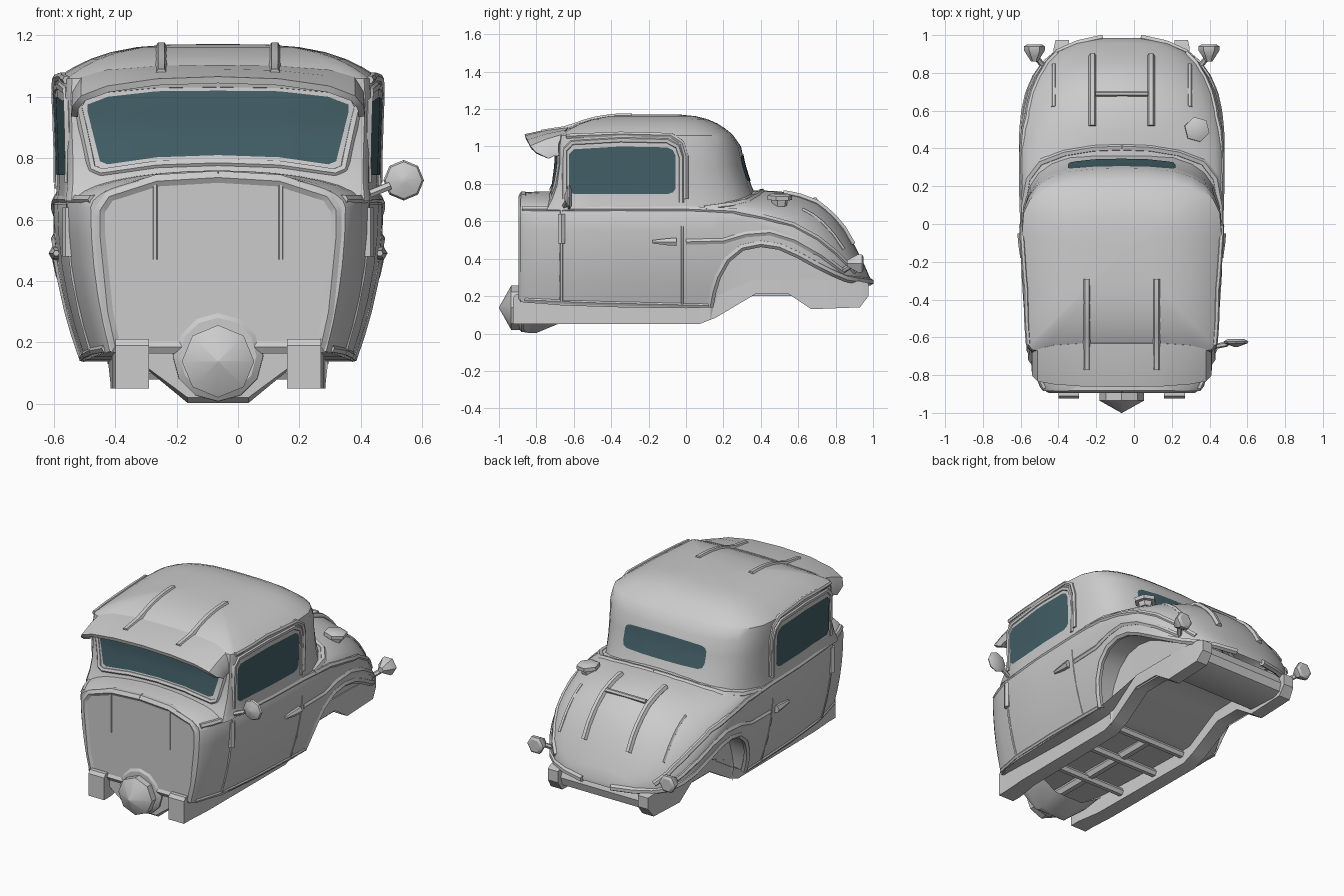
import bpy, bmesh, math
from mathutils import Vector as V
from mathutils.bvhtree import BVHTree

if "Cube" in bpy.data.objects:
    bpy.data.objects.remove(bpy.data.objects["Cube"])

X0 = -0.065          # body centre line; parts are modelled about x = 0 and shifted
trees = []           # body surfaces used to lay trim and glass on
glass = bpy.data.materials.new("glass")
glass.diffuse_color = (0.055, 0.115, 0.135, 1)
glass.use_nodes = True
glass.node_tree.nodes["Principled BSDF"].inputs["Base Color"].default_value = glass.diffuse_color


def finish(name, bm, mat=None):
    me = bpy.data.meshes.new(name)
    bm.to_mesh(me)
    ob = bpy.data.objects.new(name, me)
    ob.location.x = X0
    bpy.context.collection.objects.link(ob)
    if mat:
        me.materials.append(mat)
    return ob


def grid(name, rows, closed=False, caps=(), both=False, mat=None, body=False):
    """Skin a list of equal-length point rows; both=True adds the mirrored side."""
    bm = bmesh.new()
    for s in ((1, -1) if both else (1,)):
        vs = [[bm.verts.new((s * p[0], p[1], p[2])) for p in r] for r in rows]
        n = len(rows[0])
        for a, b in zip(vs, vs[1:]):
            for i in range(n if closed else n - 1):
                j = (i + 1) % n
                bm.faces.new((a[i], a[j], b[j], b[i]))
        for c in caps:
            bm.faces.new(vs[c])
    bmesh.ops.remove_doubles(bm, verts=bm.verts, dist=1e-5)
    bmesh.ops.recalc_face_normals(bm, faces=bm.faces)
    if body:
        trees.append(BVHTree.FromBMesh(bm))
    return finish(name, bm, mat)


def tube(name, pts, r, both=False, res=1):
    cu = bpy.data.curves.new(name, 'CURVE')
    cu.dimensions, cu.bevel_depth, cu.bevel_resolution = '3D', r, res
    cu.use_fill_caps = True
    for s in ((1, -1) if both else (1,)):
        sp = cu.splines.new('POLY')
        sp.points.add(len(pts) - 1)
        for q, p in zip(sp.points, pts):
            q.co = (s * p[0], p[1], p[2], 1)
    ob = bpy.data.objects.new(name, cu)
    ob.location.x = X0
    bpy.context.collection.objects.link(ob)


def lathe(name, centre, axis, prof, n, both=False):
    """Revolve (distance along axis, radius) pairs about an axis through centre."""
    q = V(axis).to_track_quat('Z', 'Y')
    rows = [[V(centre) + q @ V((r * math.cos(2 * math.pi * i / n), r * math.sin(2 * math.pi * i / n), d))
             for i in range(n)] for d, r in prof]
    grid(name, rows, closed=True, caps=(0, -1), both=both)


def dense(pts, n=4):
    out = []
    for a, b in zip(pts, pts[1:]):
        out += [V(a).lerp(V(b), i / n) for i in range(n)]
    return out + [V(pts[-1])]


VIEWS = {'side': (lambda u, v: V((3, u, v)), V((-1, 0, 0))),
         'front': (lambda u, v: V((u, -3, v)), V((0, 1, 0))),
         'rear': (lambda u, v: V((u, 3, v)), V((0, -1, 0))),
         'top': (lambda u, v: V((u, v, 3)), V((0, 0, -1)))}


def cast(view, u, v, off=0.0, surf=0):
    make, d = VIEWS[view]
    hit = trees[surf].ray_cast(make(u, v), d)[0]
    return hit - d * off if hit else None


def bead(name, view, pts, r, off=None, surf=0):
    """Half-sunk moulding laid on a body surface, on both sides."""
    off = -r * .45 if off is None else off
    hit = [cast(view, p[0], p[1], off, surf) for p in dense(pts)]
    tube(name, [h for h in hit if h is not None], r, True)


def pane(name, view, cols, both=False):
    rows = []
    for u, lo, hi in dense(cols):
        r = [cast(view, u, lo + (hi - lo) * i / 6, 0.004, 1) for i in range(7)]
        if None not in r:
            rows.append(r)
    grid(name, rows, both=both, mat=glass)


# Lower body: y, half width, bottom, shoulder, top
ST = [(-.885, .415, .17, .64, .75), (-.86, .435, .165, .64, .755), (-.78, .46, .16, .65, .76),
      (-.66, .495, .15, .65, .76), (-.35, .523, .14, .65, .76), (0, .535, .135, .65, .76),
      (.13, .537, .14, .65, .76), (.145, .537, .22, .65, .76), (.17, .537, .3, .65, .76),
      (.22, .537, .39, .65, .765), (.3, .537, .455, .64, .765), (.4, .537, .475, .61, .765),
      (.5, .533, .46, .56, .76), (.6, .522, .415, .5, .745), (.7, .5, .36, .43, .71),
      (.78, .465, .32, .36, .65), (.85, .415, .29, .32, .565), (.91, .345, .28, .3, .455),
      (.955, .245, .275, .285, .365), (.985, .11, .27, .275, .295)]
rows, arch = [], []
for y, w, zb, zs, zt in ST:
    half = []
    for i in range(5):
        z = zb + (zs - zb) * i / 5
        half.append((w * (1 - .17 * ((zs - z) / .5) ** 2), y, z))
    for i in range(9):
        a = math.pi / 2 * i / 8
        half.append((w * math.cos(a) if i < 8 else 0, y, zs + (zt - zs) * math.sin(a)))
    rows.append(half + [(-x, b, z) for x, b, z in half[-2::-1]])
    if y > .1:
        arch.append(V(half[0]))
grid("lower_body", rows, caps=(0, -1), body=True)

# Cabin: plan outline lifted through rings, then domed into the roof
half = [(0, -.70), (.25, -.70), (.43, -.685), (.485, -.675), (.503, -.65), (.515, -.5), (.53, -.3), (.538, -.05),
        (.53, .08), (.495, .18), (.45, .245), (.38, .295), (.28, .332), (.14, .347), (0, .35)]
plan = half + [(-x, y) for x, y in half[-2:0:-1]]


def ring(z, xs, df, kr):
    return [(x * xs, y + df if y < -.6 else y * kr if y > 0 else y, z) for x, y in plan]


rows = [ring(*r) for r in ((.66, .985, -.07, 1.16), (.72, .975, -.04, 1.09), (.79, .975, -.015, 1.0),
                           (.9, .982, 0, .9), (1.0, .988, 0, .84), (1.06, .98, .01, .72))]
edge = rows[-1]
for s in (.96, .89, .79, .66, .5, .3, 0):
    rows.append([(x * s, -.15 + (y + .15) * s, 1.06 + .112 * (1 - s ** 3.5)) for x, y, z in edge])
grid("cabin_and_roof", rows, closed=True, body=True)

# Windows and frames
ws = [(0, .81, 1.02), (.2, .803, 1.018), (.36, .78, 1.0), (.385, .79, .99), (.425, .95, .975)]
pane("windshield", 'front', [(-u, a, b) for u, a, b in ws[:0:-1]] + ws)
pane("side_window", 'side', [(-.625, .765, .96), (-.6, .745, .985), (-.35, .745, 1.0),
                             (-.1, .745, .995), (-.07, .755, .98), (-.055, .775, .95)], both=True)
rw = [(0, .815, .96), (.14, .815, .957), (.25, .815, .95), (.275, .825, .94), (.285, .85, .92)]
pane("rear_window", 'rear', [(-u, a, b) for u, a, b in rw[:0:-1]] + rw)
bead("windshield_frame", 'front', [(0, .785), (.2, .778), (.38, .752), (.41, .765), (.455, .97),
                                   (.43, 1.02), (.2, 1.04), (0, 1.043)], .016, surf=1)
bead("side_window_frame", 'side', [(-.648, .72), (-.648, .98), (-.61, 1.02), (-.35, 1.035), (-.1, 1.03),
                                   (-.045, 1.0), (-.025, .94), (-.025, .7)], .017, surf=1)
bead("drip_rail", 'side', [(-.64, 1.055), (-.35, 1.067), (-.08, 1.06), (-.02, 1.02), (0, .95), (0, .72)], .014,
     surf=1, off=0)

# Sun visor over the windshield
vis = [(0, -.63, 1.093, -.86, 1.055), (.2, -.63, 1.09, -.858, 1.048), (.36, -.64, 1.078, -.845, 1.025),
       (.44, -.66, 1.055, -.83, .995), (.465, -.68, 1.01, -.8, .965), (.468, -.68, .95, -.735, .935)]
cols = [(-x, *r) for x, *r in vis[:0:-1]] + vis
visor = grid("sun_visor", [[(x, a, b), (x, (a + c) / 2, (b + d) / 2 + .006), (x, c, d)] for x, a, b, c, d in cols])
m = visor.modifiers.new("thickness", 'SOLIDIFY')
m.thickness, m.offset = .022, 0

# Roof strips running out to the visor
strip = [cast('top', .185, -.29 - .05 * i, -.008, 1) for i in range(7)]
tube("roof_strip", strip + [V((.185, -.65, 1.09)), V((.185, -.77, 1.072))], .021, True)

# Body trim
bead("belt_moulding", 'side', [(-.87, .665), (-.6, .665), (0, .665), (.25, .655), (.42, .62), (.57, .58),
                               (.7, .51), (.8, .43), (.9, .33)], .018)
bead("quarter_moulding", 'side', [(0, .49), (.2, .495), (.32, .53), (.45, .54), (.58, .5), (.72, .42), (.84, .33)],
     .018)
bead("door_rear_seam", 'side', [(-.02, .16), (-.02, .7)], .01)
bead("door_front_seam", 'side', [(-.665, .17), (-.665, .66)], .012)
bead("door_sill_trim", 'side', [(-.86, .18), (-.5, .165), (.12, .15)], .014)
tube("wheel_arch_lip", [p - V((.01, 0, -.006)) for p in arch], .02, True)
bead("cabin_base_trim", 'top', [(.52, .1), (.495, .24), (.43, .325), (.3, .375), (.15, .4), (0, .406)], .02)
bead("firewall_frame", 'front', [(0, .185), (.335, .185), (.36, .3), (.385, .55), (.385, .63), (.355, .675),
                                 (.2, .725), (0, .737)], .025, off=-.015)
bead("firewall_rib", 'front', [(.205, .47), (.205, .72)], .01)
bead("deck_rack_rail", 'top', [(.155, .52), (.155, .7), (.155, .89)], .02, off=.002)
bead("deck_rib", 'top', [(.36, .62), (.36, .84)], .014)
c = cast('top', .14, .69, .015)
tube("deck_rack_crossbar", [c, V((-c.x, c.y, c.z))], .014)

# Wheel wells and floor
grid("wheel_well", [[p, (min(.36, p.x * .85), p.y, p.z + .01), (min(.35, p.x * .85), p.y, min(.2, p.z - .08))]
                    for p in arch[:12]], both=True)
grid("floor", [[(-w, y, z), (w, y, z)] for y, z, w in
               ((-.88, .17, .35), (-.66, .152, .41), (-.35, .142, .433), (0, .137, .445), (.13, .142, .445),
                (.35, .28, .36), (.6, .29, .36), (.9, .275, .3))])

# Frame rails: y, bottom, top, inner x, outer x
grid("frame_rail", [[(a, y, lo), (b, y, lo), (b, y, hi), (a, y, hi)] for y, lo, hi, a, b in
                    ((-.925, .05, .19, .225, .335), (-.91, .05, .21, .225, .335), (-.86, .05, .21, .225, .335),
                     (-.7, .05, .16, .25, .345), (.07, .05, .15, .26, .35), (.16, .085, .2, .26, .35),
                     (.37, .21, .29, .27, .36), (.55, .21, .29, .27, .36), (.67, .13, .29, .28, .36),
                     (.93, .14, .28, .28, .36), (.975, .2, .27, .28, .35))], closed=True, caps=(0, -1), both=True)
grid("rear_pan", [[(-.33, y, z), (.33, y, z)] for y, z in
                  ((.55, .25), (.67, .16), (.88, .15), (.93, .17), (.945, .22), (.92, .28))])
for i, (y, z) in enumerate(((-.5, .1), (-.2, .1), (.05, .12))):
    tube(f"crossmember_{i + 1}", [(-.3, y, z), (.3, y, z)], .025)
tube("drive_tube", [(0, -.85, .12), (0, .05, .12)], .03)

# Front housing, hump and lower pan
lathe("front_housing", (0, -.84, .138), (0, -1, 0), [(0, .118), (.095, .118), (.16, .002)], 8)
lathe("firewall_hump", (0, -.84, .155), (0, -1, 0), [(0, .15), (.04, .147), (.055, .125)], 12)
pan = [(-.3, .18), (-.23, .11), (-.1, .003), (.1, .003), (.23, .11), (.3, .18)]
grid("front_pan", [[(x, y, .18 + (z - .18) * k) for x, z in pan]
                   for y, k in ((-.87, .9), (-.845, 1), (-.8, 1), (-.68, .72))], caps=(0,))

# Door hardware
h = cast('side', -.665, .56)
tube("door_hinge", [(h.x - .005, -.665, .48), (h.x - .005, -.665, .64)], .022, True)
h = cast('side', -.07, .49)
tube("door_handle_stem", [(h.x - .01, -.07, .49), (h.x + .01, -.07, .49)], .016, True)
lathe("door_handle", (h.x + .005, -.05, .49), (0, -1, 0), [(0, .025), (.05, .021), (.13, .01)], 6, True)

# Single side mirror, tail lamps and filler cap
tube("mirror_arm", [(.46, -.655, .67), (.56, -.635, .71)], .014)
lathe("side_mirror", (.605, -.61, .728), (0, -1, 0), [(0, .045), (.012, .066), (.022, .06), (.04, .012)], 8)
tube("tail_lamp_arm", [(.41, .83, .33), (.455, .885, .365)], .015, True)
lathe("tail_lamp", (.462, .86, .375), (0, 1, 0), [(0, .018), (.025, .034), (.06, .056), (.08, .056), (.09, .04)], 6, True)
c = cast('top', .395, .5)
lathe("filler_cap", c - V((0, 0, .01)), (.08, .02, 1), [(0, .04), (.03, .045), (.032, .068), (.055, .068), (.065, .045)], 6)

# Turn the tubes into meshes and smooth everything by angle
bpy.ops.object.select_all(action='DESELECT')
for ob in bpy.context.scene.objects:
    ob.select_set(True)
    bpy.context.view_layer.objects.active = ob
bpy.ops.object.convert(target='MESH')
bpy.ops.object.shade_smooth_by_angle(angle=math.radians(35))
